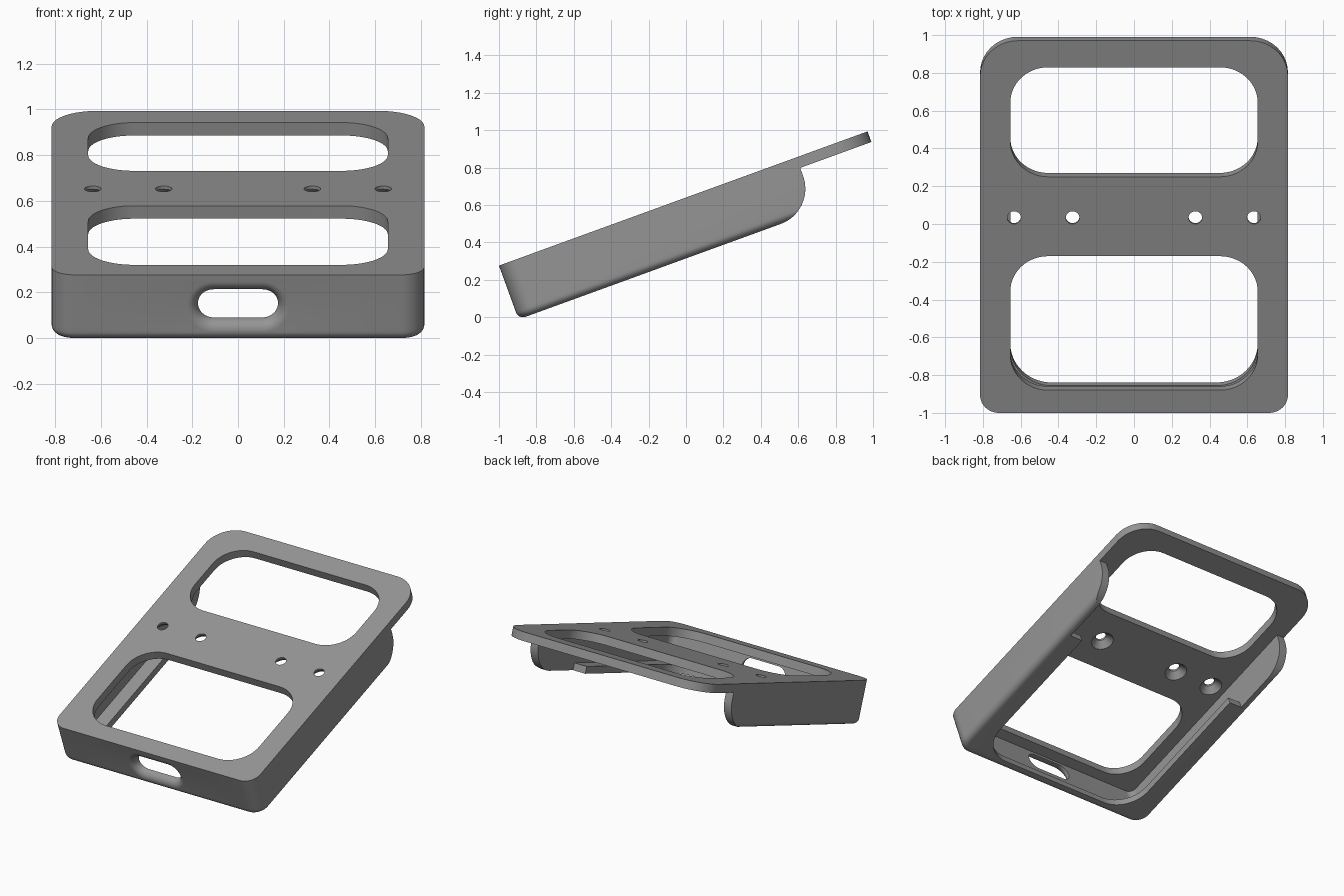
import bpy, bmesh, math
from mathutils import Matrix

if "Cube" in bpy.data.objects:
    bpy.data.objects.remove(bpy.data.objects["Cube"])

TILT = math.radians(20)
HALF, LENGTH, THICK, DEPTH = 0.815, 2.097, 0.06, 0.306
WALL_END = 1.692


def rounded_rect(hx, y0, y1, r_front, r_back, seg=14):
    """Counter-clockwise outline with separate front and back corner radii."""
    pts = []
    for cx, cy, r, start in ((hx - r_front, y0 + r_front, r_front, -90),
                             (hx - r_back, y1 - r_back, r_back, 0),
                             (-hx + r_back, y1 - r_back, r_back, 90),
                             (-hx + r_front, y0 + r_front, r_front, 180)):
        for i in range(seg + 1):
            a = math.radians(start + 90 * i / seg)
            pts.append((cx + r * math.cos(a), cy + r * math.sin(a)))
    return pts


def loft(name, rings):
    """Solid from stacked rings of 3D points."""
    bm = bmesh.new()
    loops = [[bm.verts.new(p) for p in ring] for ring in rings]
    n = len(loops[0])
    for a, b in zip(loops, loops[1:]):
        for i in range(n):
            j = (i + 1) % n
            bm.faces.new((a[i], a[j], b[j], b[i]))
    bm.faces.new(loops[0][::-1])
    bm.faces.new(loops[-1])
    bmesh.ops.remove_doubles(bm, verts=bm.verts, dist=1e-5)
    bmesh.ops.recalc_face_normals(bm, faces=bm.faces)
    mesh = bpy.data.meshes.new(name)
    bm.to_mesh(mesh)
    bm.free()
    obj = bpy.data.objects.new(name, mesh)
    bpy.context.collection.objects.link(obj)
    return obj


def prism(name, outline, z0, z1):
    return loft(name, [[(x, y, z) for x, y in outline] for z in (z0, z1)])


def combine(target, other, operation):
    mod = target.modifiers.new(operation, 'BOOLEAN')
    mod.operation, mod.solver, mod.object = operation, 'EXACT', other
    bpy.context.view_layer.objects.active = target
    bpy.ops.object.modifier_apply(modifier=mod.name)
    bpy.data.objects.remove(other)


# Wall block: rounded lower edge, large round on the rear ends
FILLET, END_R = 0.04, 0.2
levels = [-THICK, -DEPTH + END_R]
levels += [-DEPTH + END_R * (1 - math.sin(math.radians(a))) for a in range(8, 70, 6)]
levels += [-DEPTH + FILLET * (1 - math.sin(math.radians(a))) for a in range(15, 91, 15)]
rings = []
for z in sorted(set(levels)):
    h = z + DEPTH
    inset = FILLET - math.sqrt(max(0, FILLET**2 - max(0, FILLET - h)**2))
    back = END_R - math.sqrt(max(0, END_R**2 - max(0, END_R - h)**2))
    rings.append([(x, y, z) for x, y in
                  rounded_rect(HALF - inset, inset, WALL_END - back, 0.1 - inset, 0.0005, 10)])
walls = loft("walls", rings)

# Inner cavity, opening inside the lower lip, and rear slot beyond the lip
combine(walls, prism("cavity", rounded_rect(0.755, 0.055, 3, 0.05, 0.05), -0.256, 0.1), 'DIFFERENCE')
combine(walls, prism("lip_opening", rounded_rect(0.655, 0.06, 3, 0.22, 0.05), -1, 0.1), 'DIFFERENCE')
combine(walls, prism("rear_slot", rounded_rect(0.755, 1.2, 3, 0.001, 0.05, 1), -1, 0.1), 'DIFFERENCE')

# Top plate with two windows
holder = prism("tilted_holder", rounded_rect(HALF, 0, LENGTH, 0.1, 0.2, 10), -THICK, 0)
for y0, y1 in ((0.128, 0.883), (1.33, 1.947)):
    combine(holder, prism("window", rounded_rect(0.655, y0, y1, 0.2, 0.2), -0.1, 0.1), 'DIFFERENCE')

# Screw holes, countersunk from below
for x in (-0.635, -0.325, 0.325, 0.635):
    circle = [(math.cos(math.tau * i / 32), math.sin(math.tau * i / 32)) for i in range(32)]
    cutter = loft("screw_hole", [[(x + r * c, 1.1 + r * s, z) for c, s in circle]
                                 for r, z in ((0.085, -0.07), (0.036, -0.015), (0.036, 0.05))])
    combine(holder, cutter, 'DIFFERENCE')

combine(holder, walls, 'UNION')

# Flared cable port through the front wall
FLARE = 0.05
rings = []
for y, off in [(-0.02, FLARE)] + [
        (FLARE * (1 - math.cos(math.radians(a))), FLARE * (1 - math.sin(math.radians(a))))
        for a in range(0, 91, 10)] + [(0.12, 0)]:
    hz = 0.068 + off
    outline = rounded_rect(0.175 + off, -hz, hz, hz - 0.0005, hz - 0.0005, 10)
    rings.append([(x, y, z - 0.15) for x, z in outline])
combine(holder, loft("port", rings), 'DIFFERENCE')

# Tilt into place
holder.data.transform(Matrix.Translation((0, -1, 0.277)) @ Matrix.Rotation(TILT, 4, 'X'))
low = min(v.co.z for v in holder.data.vertices)
holder.data.transform(Matrix.Translation((0, 0, -low)))

grey = bpy.data.materials.new("grey plastic")
grey.diffuse_color = (0.3, 0.3, 0.3, 1)
grey.use_nodes = True
grey.node_tree.nodes["Principled BSDF"].inputs["Base Color"].default_value = grey.diffuse_color
holder.data.materials.clear()
holder.data.materials.append(grey)
for p in holder.data.polygons:
    p.material_index = 0

bpy.context.view_layer.objects.active = holder
holder.select_set(True)
bpy.ops.object.shade_smooth_by_angle(angle=math.radians(30))
